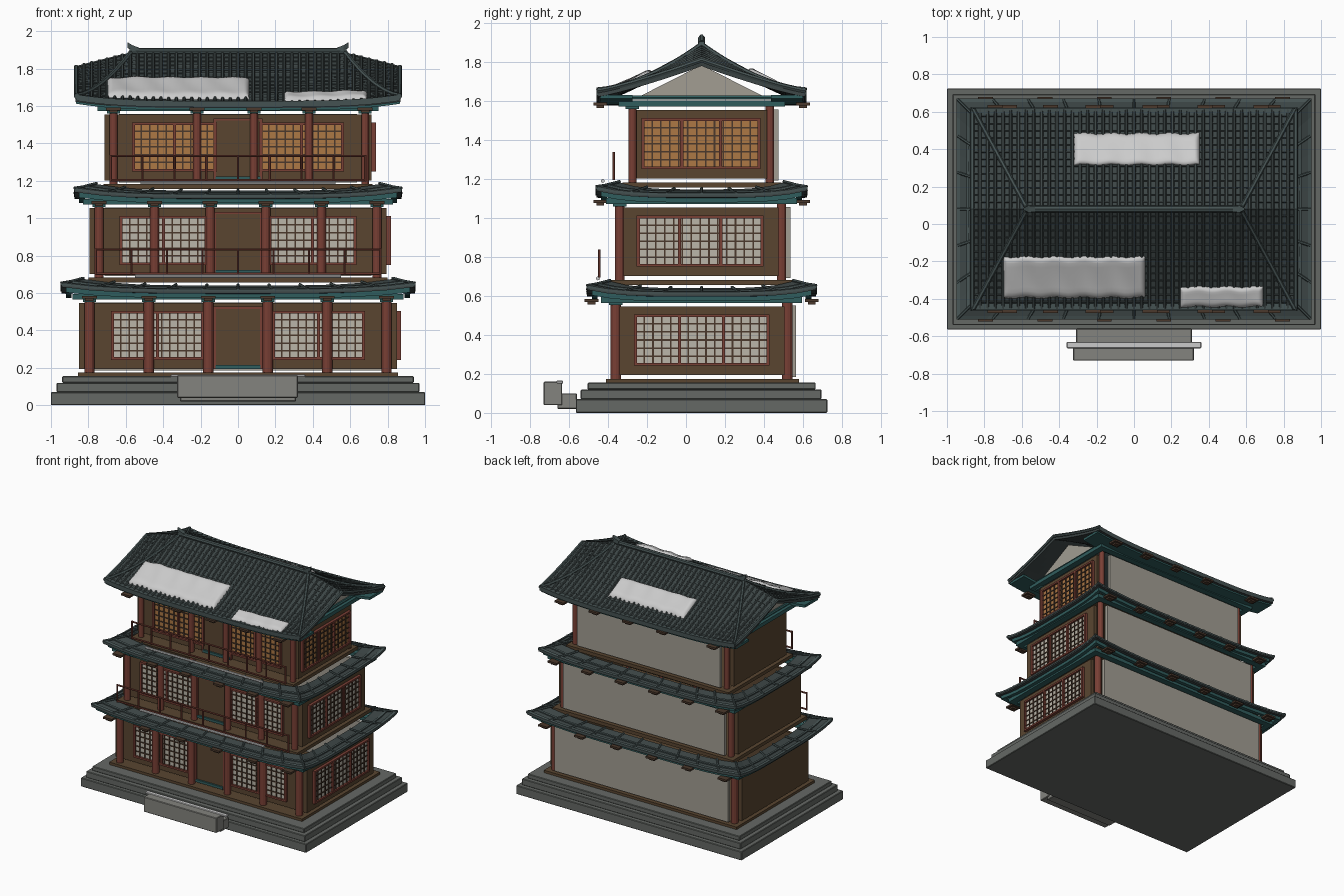
import bpy, math
from mathutils import Vector

if "Cube" in bpy.data.objects:
    bpy.data.objects.remove(bpy.data.objects["Cube"])

YC = 0.08
def mat(name, c):
    m = bpy.data.materials.new(name)
    m.diffuse_color = (*c, 1)
    m.use_nodes = True
    m.node_tree.nodes["Principled BSDF"].inputs["Base Color"].default_value = m.diffuse_color
    return m
WOOD = mat("brown_wood", (0.10, 0.06, 0.03))
DARK = mat("dark_lattice", (0.07, 0.04, 0.025))
RED = mat("red_wood", (0.19, 0.05, 0.035))
TILE = mat("roof_tile", (0.045, 0.06, 0.06))
TRIM = mat("tile_trim", (0.06, 0.085, 0.085))
TEAL = mat("teal_beam", (0.03, 0.11, 0.11))
PLASTER = mat("plaster", (0.36, 0.34, 0.29))
PAPER = mat("paper_pane", (0.50, 0.47, 0.40))
LIT = mat("lit_pane", (0.42, 0.19, 0.06))
STONE = mat("stone", (0.13, 0.14, 0.13))
PALE = mat("pale_stone", (0.23, 0.23, 0.21))
SNOW = mat("snow", (0.85, 0.87, 0.88))

def obj(name, verts, faces, m, smooth=False):
    me = bpy.data.meshes.new(name)
    me.from_pydata(verts, [], faces)
    me.materials.append(m)
    o = bpy.data.objects.new(name, me)
    bpy.context.collection.objects.link(o)
    if smooth:
        me.shade_smooth()
    return o

def boxes(name, bs, m, bevel=0):
    """Axis-aligned boxes (x0,x1,y0,y1,z0,z1) joined into one mesh."""
    v, f = [], []
    for x0, x1, y0, y1, z0, z1 in bs:
        n = len(v)
        v += [(x, y, z) for z in (z0, z1) for x, y in ((x0, y0), (x1, y0), (x1, y1), (x0, y1))]
        f += [[n + i for i in q] for q in ((3, 2, 1, 0), (4, 5, 6, 7), (0, 1, 5, 4), (1, 2, 6, 5), (2, 3, 7, 6), (3, 0, 4, 7))]
    o = obj(name, v, f, m)
    if bevel:
        b = o.modifiers.new("bevel", 'BEVEL')
        b.width, b.segments = bevel, 1
    return o

def loft(name, strips, m, loop=False):
    """Each strip is a list of closed cross-sections skinned together."""
    v, f = [], []
    for secs in strips:
        n, k, r = len(v), len(secs[0]), len(secs)
        v += [p for s in secs for p in s]
        for i in range(r if loop else r - 1):
            for j in range(k):
                a, b, c = n + i * k, n + (i + 1) % r * k, (j + 1) % k
                f.append((a + j, a + c, b + c, b + j))
        if not loop:
            f += [list(range(n, n + k))[::-1], list(range(n + (r - 1) * k, n + r * k))]
    return obj(name, v, f, m)

def tube(pts, r, sides=6):
    """Round cross-sections along a path."""
    out = []
    for i, p in enumerate(pts):
        d = (Vector(pts[min(i + 1, len(pts) - 1)]) - Vector(pts[max(i - 1, 0)])).normalized()
        a = d.cross(Vector((0, 0, 1)) if abs(d.z) < 0.9 else Vector((1, 0, 0))).normalized()
        b = a.cross(d)
        out.append([Vector(p) + r * (math.cos(t) * a + math.sin(t) * b)
                    for t in (2 * math.pi * k / sides for k in range(sides))])
    return out

def ring(name, hx, hy, section, m, rise=0.0, n=12):
    """Sweep an (inset, z) section round a rectangle, lifting the corners."""
    secs = []
    for s in range(4):
        for i in range(n):
            t = -1 + 2 * i / n
            u, w = ((t, -1), (1, t), (-t, 1), (-1, -t))[s]
            secs.append([(u * (hx - d), YC + w * (hy - d), z + rise * abs(t) ** 4) for d, z in section])
    return loft(name, [secs], m, True)

def lattice(tag, a0, a1, z0, z1, splits, place, pane):
    """Paned window; place maps (a0,a1,depth0,depth1,z0,z1) to a box."""
    boxes(tag + "_panes", [place(a0, a1, 0, 0.006, z0, z1)], pane)
    n, k = round((a1 - a0) / 0.045), 6
    bars = [place(a0 + (a1 - a0) * i / n - 0.004, a0 + (a1 - a0) * i / n + 0.004, 0.004, 0.013, z0, z1) for i in range(1, n)]
    bars += [place(a0, a1, 0.004, 0.012, z0 + (z1 - z0) * i / k - 0.004, z0 + (z1 - z0) * i / k + 0.004) for i in range(1, k)]
    boxes(tag + "_lattice", bars, DARK)
    fr = [place(a - 0.008, a + 0.008, 0, 0.022, z0, z1) for a in [a0, a1] + splits]
    fr += [place(a0 - 0.008, a1 + 0.008, 0, 0.022, z - 0.007, z + 0.007) for z in (z0, z1)]
    boxes(tag + "_frame", fr, RED)

# stone terrace and front steps
boxes("terrace", [(-1, 1, -0.565, 0.725, 0, 0.07), (-0.97, 0.97, -0.54, 0.695, 0.07, 0.12),
                  (-0.94, 0.94, -0.505, 0.665, 0.12, 0.155)], STONE, 0.004)
boxes("front_steps", [(-0.31, 0.31, -0.66, -0.56, 0.02, 0.1), (-0.325, 0.32, -0.73, -0.635, 0.04, 0.16)], PALE, 0.004)
boxes("step_snow", [(-0.36, 0.36, -0.665, -0.63, 0.15, 0.165)], SNOW, 0.004)

# three storeys: floor height, half width, front/back column lines, column positions, windows
six = lambda h: [h * (-1 + 0.4 * i) for i in range(6)]
storeys = [
    ("lower", 0.175, 0.85, -0.36, 0.52, six(0.795), (0.19, 0.67), (-0.26, 0.42), PAPER, 0.027),
    ("middle", 0.682, 0.795, -0.34, 0.49, six(0.743), (0.17, 0.625), (-0.245, 0.39), PAPER, 0.024),
    ("upper", 1.182, 0.715, -0.275, 0.43, [-0.665, -0.22, 0.085, 0.38, 0.68], (0.12, 0.56), (-0.22, 0.375), LIT, 0.021)]
for tag, z, hx, yf, yb, cols, wf, ws, pane, r in storeys:
    boxes(tag + "_floor", [(-hx - 0.005, hx + 0.005, yf - 0.05, yb + 0.06, z - 0.027, z)], WOOD)
    boxes(tag + "_walls", [(-hx, hx, yf + 0.02, yf + 0.04, z + 0.02, z + 0.372),
                           (-hx, -hx + 0.03, yf + 0.02, yb - 0.015, z + 0.02, z + 0.372),
                           (hx - 0.03, hx, yf + 0.02, yb - 0.015, z + 0.02, z + 0.372)], WOOD)
    boxes(tag + "_back_plaster", [(-hx + 0.08, hx - 0.08, yb + 0.02, yb + 0.045, z + 0.01, z + 0.375)], PLASTER)
    paths = [(x, yf) for x in cols] + [(x, yb) for x in (cols[0], cols[-1])]
    o = loft(tag + "_columns", [tube([(x, y, z), (x, y, z + 0.4)], r, 12) for x, y in paths], RED)
    # windows, door
    zw0, zw1 = z + 0.075, z + 0.323
    front = lambda a0, a1, d0, d1, z0, z1: (a0, a1, yf + 0.02 - d1, yf + 0.02 - d0, z0, z1)
    side = lambda a0, a1, d0, d1, z0, z1: (hx + d0, hx + d1, a0, a1, z0, z1)
    a, b = wf
    lattice(tag + "_left_window", -b, -a, zw0, zw1, [-(a + b) / 2], front, pane)
    lattice(tag + "_right_window", a, b, zw0, zw1, [(a + b) / 2], front, pane)
    c, d = ws
    lattice(tag + "_side_window", c, d, zw0, zw1, [c + (d - c) / 3, d - (d - c) / 3], side, pane)
    boxes(tag + "_door", [front(-0.12, 0.12, 0, 0.012, z + 0.02, z + 0.35)], WOOD)
    boxes(tag + "_door_frame", [front(-0.13, -0.118, 0, 0.02, z + 0.02, z + 0.35), front(0.118, 0.13, 0, 0.02, z + 0.02, z + 0.35),
                                front(-0.13, 0.13, 0, 0.02, z + 0.34, z + 0.352)], RED)
    boxes(tag + "_door_sill", [front(-0.12, 0.12, 0, 0.025, z + 0.02, z + 0.04)], TEAL)
    # painted beam ring and eave brackets
    hy = (yb - yf) / 2 + 0.075
    ring(tag + "_beam", hx + 0.035, hy, [(0, z + 0.39), (0, z + 0.42), (0.05, z + 0.42), (0.05, z + 0.39)], TEAL)
    ey = 0.575 if tag == "lower" else 0.53
    br = []
    for s in (-1, 1):
        for x in cols:
            y = YC + s * (ey - 0.01)
            br += [(x - 0.022, x + 0.022, y - 0.02, y + 0.02, z + 0.382, z + 0.395),
                   (x - 0.04, x + 0.04, y - 0.035, y + 0.035, z + 0.395, z + 0.41)]
    boxes(tag + "_brackets", br, DARK)
    boxes(tag + "_capitals", [(x - 0.035, x + 0.035, yf - 0.035, yf + 0.035, z + 0.378, z + 0.392) for x in cols], TEAL)

# skirt roofs over the lower and middle storeys
for tag, z, hx, hy in (("lower", 0.585, 0.945, 0.588), ("middle", 1.092, 0.875, 0.54)):
    ring(tag + "_eave_roof", hx, hy, [(0, z + 0.012), (0, z + 0.03), (0.05, z + 0.036), (0.12, z + 0.055), (0.12, z + 0.03), (0.05, z + 0.01)], TILE, 0.035)
    ring(tag + "_eave_edge", hx + 0.003, hy + 0.003, [(0, z + 0.022), (0, z + 0.036), (0.018, z + 0.04), (0.018, z + 0.022)], TRIM, 0.035)
    ring(tag + "_eave_course", hx - 0.05, hy - 0.05, [(0, z + 0.03), (0, z + 0.045), (0.012, z + 0.048), (0.012, z + 0.03)], TRIM, 0.035)
    ring(tag + "_eave_fascia", hx - 0.025, hy - 0.025, [(0, z - 0.012), (0, z + 0.015), (0.03, z + 0.015), (0.03, z - 0.012)], TEAL, 0.03)
    ribs = []
    for s in (-1, 1):
        for h, k, axis in ((hx, 10, 0), (hy, 6, 1)):
            for i in range(k + 1):
                t = -1 + 2 * i / k
                pts = []
                for dd, dz in ((0, 0.034), (0.05, 0.042), (0.12, 0.06)):
                    u, w = (t, s) if axis == 0 else (s, t)
                    pts.append((u * (hx - dd), YC + w * (hy - dd), z + dz + 0.035 * abs(t) ** 4))
                ribs.append(tube(pts, 0.008))
    loft(tag + "_eave_ribs", ribs, TRIM)

# balcony railings and snow ridges in front of them
for tag, y, z0, z1, hx, sz, sy, sx in (("middle", -0.445, 0.695, 0.838, 0.76, 0.69, -0.452, 0.55),
                                       ("upper", -0.37, 1.195, 1.338, 0.68, 1.19, -0.427, 0.52)):
    rails = [tube([(-hx, y, z), (hx, y, z)], 0.0065) for z in (z1 - 0.006, z0 + 0.008)]
    rails += [tube([(hx * (-1 + i / 4), y, z0), (hx * (-1 + i / 4), y, z1)], 0.007) for i in range(9)]
    loft(tag + "_railing", rails, RED)
    loft(tag + "_ledge_snow", [tube([(-sx, sy, sz), (sx, sy, sz)], 0.01, 8)], SNOW)

# main roof as a curved height function
HX, HY = 0.865, 0.535
def H(x, y):
    a = abs(x)
    ridge = 1.882 - 0.075 * max(0, (a - 0.57) / 0.295)
    eave = 1.615 + 0.035 * (a / HX) ** 4
    return eave + (ridge - eave) * max(0, 1 - abs(y - YC) / HY) ** 1.2

def sheet(name, xs, ys, fz, m, smooth=False):
    v = [(x, y, fz(x, y, i, j)) for j, y in enumerate(ys) for i, x in enumerate(xs)]
    n = len(xs)
    f = [(j * n + i, j * n + i + 1, (j + 1) * n + i + 1, (j + 1) * n + i) for j in range(len(ys) - 1) for i in range(n - 1)]
    return obj(name, v, f, m, smooth)

NX, NY = 42, 28
xs = [-HX + 2 * HX * i / NX for i in range(NX + 1)]
ys = [YC - HY + 2 * HY * j / NY for j in range(NY + 1)]
o = sheet("main_roof", xs, ys, lambda x, y, i, j: H(x, y), TILE)
sol = o.modifiers.new("thickness", 'SOLIDIFY')
sol.thickness, sol.offset = 0.028, -1
loft("tile_ribs", [tube([(x, y, H(x, y) + 0.003) for y in ys], 0.0095) for x in xs], TILE)
loft("tile_courses", [tube([(x, y, H(x, y)) for x in xs[::2]], 0.007, 4) for y in ys[1:-1]], TILE)
for s, tag in ((-1, "front"), (1, "back")):
    # upturned eave edge with teal fascia below
    y = YC + s * HY
    bar = lambda y0, y1, a, b: [[(x, y0, H(x, y) + a), (x, y0, H(x, y) + b), (x, y1, H(x, y) + b), (x, y1, H(x, y) + a)] for x in xs]
    loft(tag + "_eave_edge_top", [bar(y + s * 0.004, y - s * 0.03, -0.022, 0.012)], TRIM)
    loft(tag + "_eave_fascia_top", [bar(y - s * 0.015, y - s * 0.18, -0.038, -0.018)], TEAL)

# ridge, hips, verges and ridge-end ornaments
caps = [tube([(-0.58, YC, 1.893), (0.58, YC, 1.893)], 0.018, 8)]
for sx in (-1, 1):
    for sy in (-1, 1):
        caps.append(tube([(sx * (0.57 + 0.29 * t), YC + sy * HY * t, H(0.57 + 0.29 * t, YC + HY * t) + 0.01)
                          for t in (i / 10 for i in range(11))], 0.012))
    caps.append(tube([(sx * HX, y, H(HX, y) + 0.002) for y in ys], 0.013))
    caps.append([[(sx * x, YC + w * h, z + dz) for w, dz in ((-1, 0), (1, 0), (1, 0.03), (-1, 0.03))]
                 for x, z, h in ((0.53, 1.882, 0.016), (0.565, 1.895, 0.018), (0.59, 1.91, 0.006))])
loft("ridge_caps", caps, TRIM)

# gable panels
for s, tag in ((-1, "left"), (1, "right")):
    tri = [(-0.235, 1.625), (0.395, 1.625), (YC, 1.785)]
    loft(tag + "_gable", [[[(s * x, y, z) for y, z in tri] for x in (0.70, 0.72)]], PLASTER)
    loft(tag + "_gable_base", [tube([(s * 0.725, -0.3, 1.617), (s * 0.725, 0.46, 1.617)], 0.012)], TEAL)

# snow patches lying on the main roof
def snow(name, x0, x1, y0, y1):
    n, k = 40, 12
    px = [x0 + (x1 - x0) * (0.5 - 0.5 * math.cos(math.pi * i / n)) for i in range(n + 1)]
    py = [y0 + (y1 - y0) * (0.5 - 0.5 * math.cos(math.pi * j / k)) for j in range(k + 1)]
    def fz(x, y, i, j):
        e = min(1, min(x - x0, x1 - x, y - y0, y1 - y) / 0.02)
        return H(x, y) + (0.028 + 0.003 * math.sin(x * 37 + y * 20)) * math.sqrt(max(0, e))
    o = sheet(name, px, py, fz, SNOW, True)
    for v in o.data.vertices:
        v.co.y += 0.004 * math.sin(v.co.x * 41)
snow("front_snow_large", -0.70, 0.06, -0.395, -0.175)
snow("front_snow_small", 0.245, 0.69, -0.445, -0.335)
snow("back_snow", -0.32, 0.35, 0.315, 0.485)
